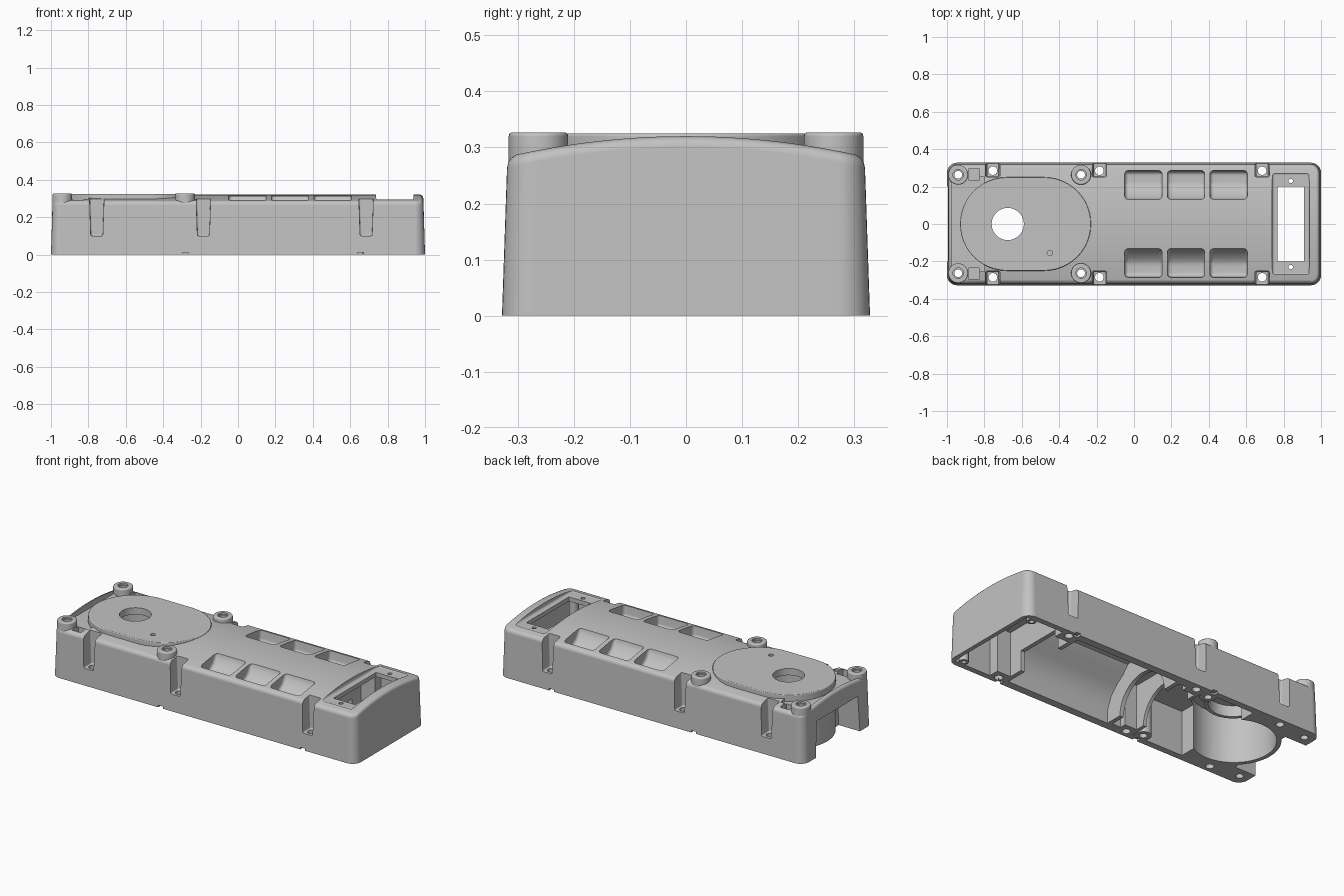
import bpy, bmesh, math

cube = bpy.data.objects.get("Cube")
if cube:
    bpy.data.objects.remove(cube, do_unlink=True)

grey = bpy.data.materials.new("plain grey")
grey.use_nodes = True
tone = (0.54, 0.54, 0.54, 1)
grey.diffuse_color = tone
grey.node_tree.nodes["Principled BSDF"].inputs["Base Color"].default_value = tone


def make_object(name, bm):
    bmesh.ops.recalc_face_normals(bm, faces=bm.faces)
    mesh = bpy.data.meshes.new(name)
    bm.to_mesh(mesh)
    bm.free()
    mesh.materials.append(grey)
    obj = bpy.data.objects.new(name, mesh)
    bpy.context.collection.objects.link(obj)
    return obj


def prism(points, lo, hi, axis="z", soft=0):
    """Extrude a 2D outline along an axis, optionally rounding its sharp edges."""
    place = {"x": lambda a, b, t: (t, a, b),
             "y": lambda a, b, t: (a, t, b),
             "z": lambda a, b, t: (a, b, t)}[axis]
    bm = bmesh.new()
    low = [bm.verts.new(place(a, b, lo)) for a, b in points]
    high = [bm.verts.new(place(a, b, hi)) for a, b in points]
    bm.faces.new(low)
    bm.faces.new(high)
    n = len(points)
    for i in range(n):
        j = (i + 1) % n
        bm.faces.new((low[i], low[j], high[j], high[i]))
    bmesh.ops.recalc_face_normals(bm, faces=bm.faces)
    if soft:
        sharp = [e for e in bm.edges if e.calc_face_angle(0) > 0.4]
        bmesh.ops.bevel(bm, geom=sharp, offset=soft, segments=3,
                        profile=0.5, affect="EDGES", clamp_overlap=True)
    return make_object("tool", bm)


def box(x0, x1, y0, y1, z0, z1, soft=0):
    return prism([(x0, y0), (x1, y0), (x1, y1), (x0, y1)], z0, z1, "z", soft)


def capsule(x0, x1, y, r, n=24):
    arc = [math.pi * i / n - math.pi / 2 for i in range(n + 1)]
    right = [(x1 + r * math.cos(t), y + r * math.sin(t)) for t in arc]
    left = [(x0 - r * math.cos(t), y - r * math.sin(t)) for t in arc]
    return right + left


def circle(x, y, r, n=32):
    return [(x + r * math.cos(math.tau * i / n), y + r * math.sin(math.tau * i / n))
            for i in range(n)]


def arch(y):
    return 0.32 - y * y / 2.78


def make_body():
    """Drafted rounded box with an arched top and rounded upper rim."""
    def half_outline(inset):
        a, b, r = 1 - inset, 0.328 - inset, 0.055 - inset
        turn = [math.pi / 2 * i / 8 for i in range(9)]
        top = [(a - r + r * math.cos(t), b - r + r * math.sin(t)) for t in turn]
        side = [(a, (b - r) * (i / 10 - 1)) for i in range(1, 20)]
        return [(x, -y) for x, y in reversed(top)] + side + top

    bm = bmesh.new()
    rings = []
    for inset, drop in ((0, None), (0.009, 0.02), (0.011, 0.011),
                        (0.016, 0.004), (0.025, 0)):
        half = half_outline(inset)
        height = [0 if drop is None else arch(y) - drop for x, y in half]
        right = [bm.verts.new((x, y, z)) for (x, y), z in zip(half, height)]
        left = [bm.verts.new((-x, y, z)) for (x, y), z in zip(half, height)]
        rings.append((right, left))
    for (r0, l0), (r1, l1) in zip(rings, rings[1:]):
        lower, upper = r0 + l0[::-1], r1 + l1[::-1]
        for i in range(len(lower)):
            j = (i + 1) % len(lower)
            bm.faces.new((lower[i], lower[j], upper[j], upper[i]))
    right, left = rings[-1]
    for i in range(len(right) - 1):
        bm.faces.new((right[i], right[i + 1], left[i + 1], left[i]))
    bm.faces.new(rings[0][0] + rings[0][1][::-1])
    return make_object("housing", bm)


body = make_body()


def apply(tool, operation):
    mod = body.modifiers.new("shape", "BOOLEAN")
    mod.operation, mod.solver, mod.object = operation, "EXACT", tool
    bpy.context.view_layer.objects.active = body
    bpy.ops.object.modifier_apply(modifier=mod.name)
    bpy.data.objects.remove(tool, do_unlink=True)


def add(tool):
    apply(tool, "UNION")


def cut(tool):
    apply(tool, "DIFFERENCE")


SIDES = (-1, 1)
NOTCHES = (-0.755, -0.185, 0.685)
BOSSES = (-0.94, -0.283)

# End opening and the shallow recess above it, with the round drum standing inside
cut(prism([(-0.21, -0.1), (0.21, -0.1), (0.195, 0.21), (-0.195, 0.21)],
          -1.1, -0.86, "x"))
cut(box(-0.972, -0.8, -0.255, 0.255, 0.285, 0.4))
add(prism(circle(-0.68, 0, 0.249, 48), 0, 0.3))

# Raised oval plate and screw bosses
add(prism(capsule(-0.68, -0.48, 0, 0.25), 0.27, 0.325, "z", 0.005))
for x in BOSSES:
    for s in SIDES:
        add(prism(circle(x, s * 0.263, 0.053), 0.2, 0.327, "z", 0.007))

# Inner chambers: drum, bay beside it, middle bay, trough, end bay
cut(prism(circle(-0.68, 0, 0.225, 48), -0.1, 0.29))
cut(box(-0.57, -0.235, -0.29, 0.29, -0.1, 0.265))
cut(box(-0.215, -0.08, -0.27, 0.27, -0.1, 0.265))
roof = [(0.285, -0.1), (0.28, 0.08), (0.25, 0.15), (0.205, 0.198),
        (0.155, 0.235), (0.115, 0.28), (0.05, 0.295)]
cut(prism(roof + [(-y, z) for y, z in reversed(roof)], -0.055, 0.62, "x"))
cut(box(0.645, 0.975, -0.295, 0.295, -0.1, 0.265))

# Rounded passages through the bulkheads
cut(prism(circle(0, 0, 0.18), -0.4, 0, "x"))
cut(box(0.6, 0.7, -0.15, 0.15, -0.1, 0.12))

# Collar hanging under the round hole
add(prism(circle(-0.675, 0, 0.15), 0.22, 0.3))
cut(prism(circle(-0.675, 0, 0.13), 0.1, 0.285))
cut(prism(circle(-0.675, 0, 0.086, 48), -0.1, 0.5))
cut(prism(circle(-0.45, -0.155, 0.014), 0.31, 0.4))

for s in SIDES:
    # Columns behind the side notches and under the bosses, and inner screw posts
    for x in NOTCHES[1:]:
        add(box(x - 0.05, x + 0.05, min(s * 0.235, s * 0.31),
                max(s * 0.235, s * 0.31), 0, 0.28))
    add(prism(circle(BOSSES[1], s * 0.263, 0.045), 0, 0.28))
    add(prism(circle(0.93, s * 0.275, 0.026, 20), 0, 0.275))
    cut(prism(circle(0.93, s * 0.275, 0.013, 16), -0.1, 0.1))

    # Side notches with bolt holes
    for x in NOTCHES:
        near, far = sorted((s * 0.252, s * 0.4))
        cut(prism([(x - 0.032, 0.1), (x + 0.032, 0.1), (x + 0.042, 0.4), (x - 0.042, 0.4)],
                  near, far, "y", 0.008))
        cut(prism(circle(x, s * 0.285, 0.023, 24), -0.1, 0.2))

    # Boss holes with a wider mouth, and small square corner pockets
    for x in BOSSES:
        cut(prism(circle(x, s * 0.263, 0.021, 24), -0.1, 0.5))
        cut(prism(circle(x, s * 0.263, 0.028, 24), 0.317, 0.5))
    y = s * 0.265
    cut(box(-0.885, -0.825, y - 0.03, y + 0.03, 0.23, 0.4))

    # Sloped top pockets
    slope = [(0.13, 0.4), (0.13, 0.305), (0.16, 0.258), (0.205, 0.225), (0.28, 0.225), (0.297, 0.4)]
    for x in (-0.05, 0.178, 0.406):
        cut(prism([(s * py, z) for py, z in slope], x, x + 0.2, "x", 0.02))

    # Small bottom slots
    near, far = sorted((s * 0.3, s * 0.4))
    for x in (-0.28, 0.655):
        cut(box(x - 0.016, x + 0.016, near, far, -0.1, 0.012))

# Recessed panel with a through slot and two small holes
cut(box(0.738, 0.938, -0.275, 0.275, 0.29, 0.5, 0.014))
cut(box(0.768, 0.91, -0.2, 0.2, 0.1, 0.5))
for s in SIDES:
    cut(prism(circle(0.838, s * 0.23, 0.012, 16), 0.1, 0.5))

# Smooth shading with crisp edges
bpy.ops.object.select_all(action="DESELECT")
body.select_set(True)
bpy.context.view_layer.objects.active = body
bpy.ops.object.shade_smooth_by_angle(angle=math.radians(32))
weighted = body.modifiers.new("weighted normals", "WEIGHTED_NORMAL")
weighted.keep_sharp = True
